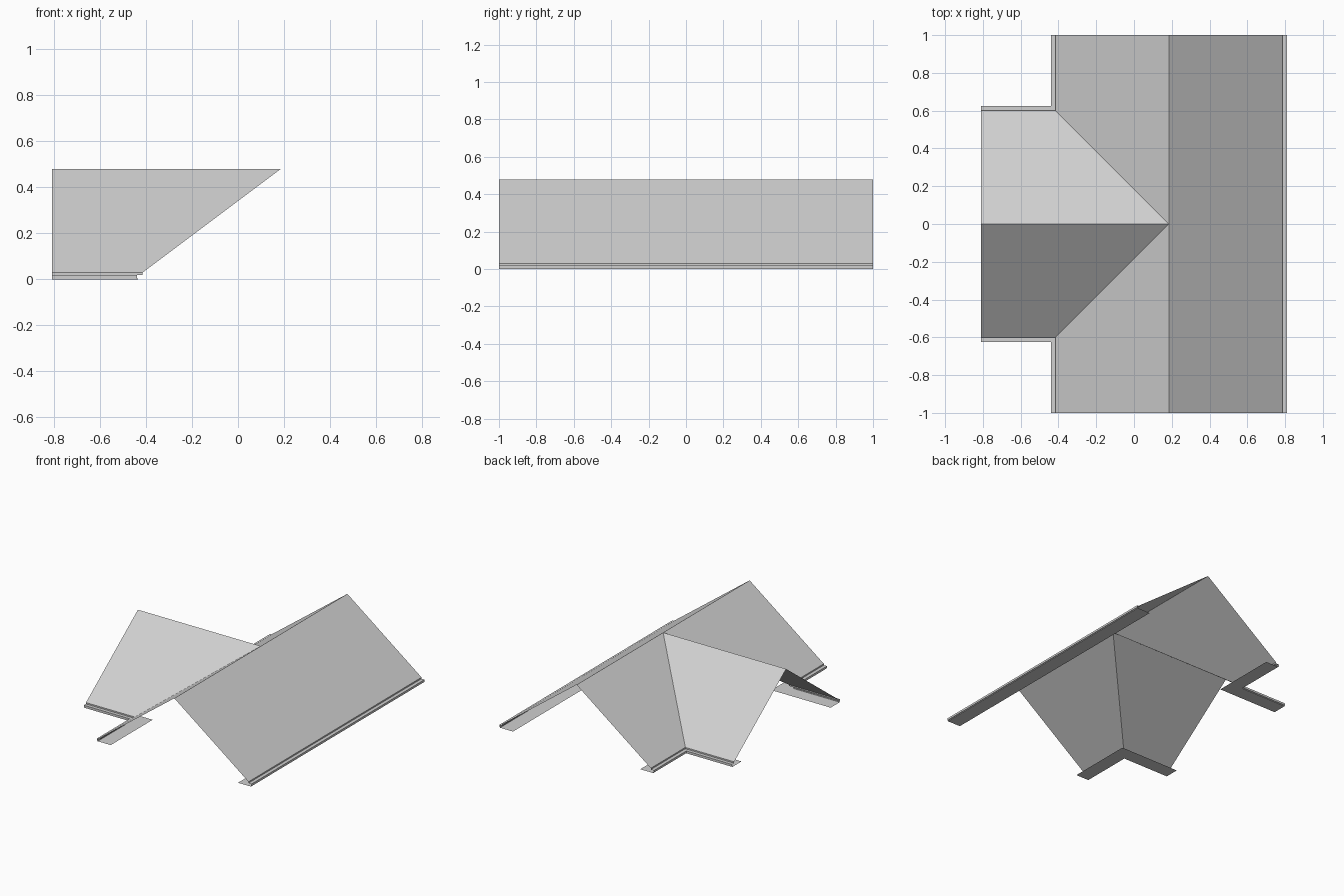
import bpy
import bmesh

cube = bpy.data.objects.get("Cube")
if cube:
    bpy.data.objects.remove(cube, do_unlink=True)

# Main dimensions
RIDGE_X, RIDGE_Z = 0.185, 0.48
HALF_SPAN, EAVE_Z = 0.6, 0.03
END_Y, WING_X = 1.0, -0.81
EAST = RIDGE_X + HALF_SPAN
WEST = RIDGE_X - HALF_SPAN

grey = bpy.data.materials.new("light_grey")
grey.use_nodes = True
colour = (0.63, 0.63, 0.63, 1)
grey.diffuse_color = colour
grey.node_tree.nodes["Principled BSDF"].inputs["Base Color"].default_value = colour


def finish(name, bm):
    mesh = bpy.data.meshes.new(name)
    bm.to_mesh(mesh)
    bm.free()
    mesh.materials.append(grey)
    obj = bpy.data.objects.new(name, mesh)
    bpy.context.collection.objects.link(obj)
    return obj


def slope(name, points):
    """One flat roof sheet, facing up."""
    bm = bmesh.new()
    face = bm.faces.new([bm.verts.new(p) for p in points])
    face.normal_update()
    if face.normal.z < 0:
        face.normal_flip()
    return finish(name, bm)


# Eave trim section: (distance outward from the eave, height)
SECTION = [(0, EAVE_Z), (0, 0.02), (0.025, 0.02), (0.025, 0.005),
           (0.02, 0.005), (0.02, 0), (-0.085, 0)]


def eave(name, path):
    """Sweep the section along plan points, each with its outward mitre."""
    bm = bmesh.new()
    rows = [[bm.verts.new((x + d * ox, y + d * oy, z)) for d, z in SECTION]
            for x, y, ox, oy in path]
    for a, b in zip(rows, rows[1:]):
        for i in range(len(SECTION) - 1):
            bm.faces.new((a[i], a[i + 1], b[i + 1], b[i]))
    # Soffit faces down, which turns the whole strip outward
    bm.normal_update()
    bm.faces.ensure_lookup_table()
    if bm.faces[len(SECTION) - 2].normal.z > 0:
        bmesh.ops.reverse_faces(bm, faces=bm.faces[:])
    return finish(name, bm)


# Long unbroken slope and its eave
slope("main_roof_east", [(RIDGE_X, -END_Y, RIDGE_Z), (EAST, -END_Y, EAVE_Z),
                         (EAST, END_Y, EAVE_Z), (RIDGE_X, END_Y, RIDGE_Z)])
eave("eave_east", [(EAST, -END_Y, 1, 0), (EAST, END_Y, 1, 0)])

# Slopes and eaves on each side of the wing ridge
for side, s in (("front", -1), ("back", 1)):
    peak = (RIDGE_X, 0, RIDGE_Z)
    valley = (WEST, s * HALF_SPAN, EAVE_Z)
    slope("main_roof_west_" + side,
          [(RIDGE_X, s * END_Y, RIDGE_Z), (WEST, s * END_Y, EAVE_Z), valley, peak])
    slope("wing_roof_" + side,
          [peak, valley, (WING_X, s * HALF_SPAN, EAVE_Z), (WING_X, 0, RIDGE_Z)])
    eave("eave_west_" + side,
         [(WEST, s * END_Y, -1, 0), (WEST, s * HALF_SPAN, -1, s),
          (WING_X, s * HALF_SPAN, 0, s)])
